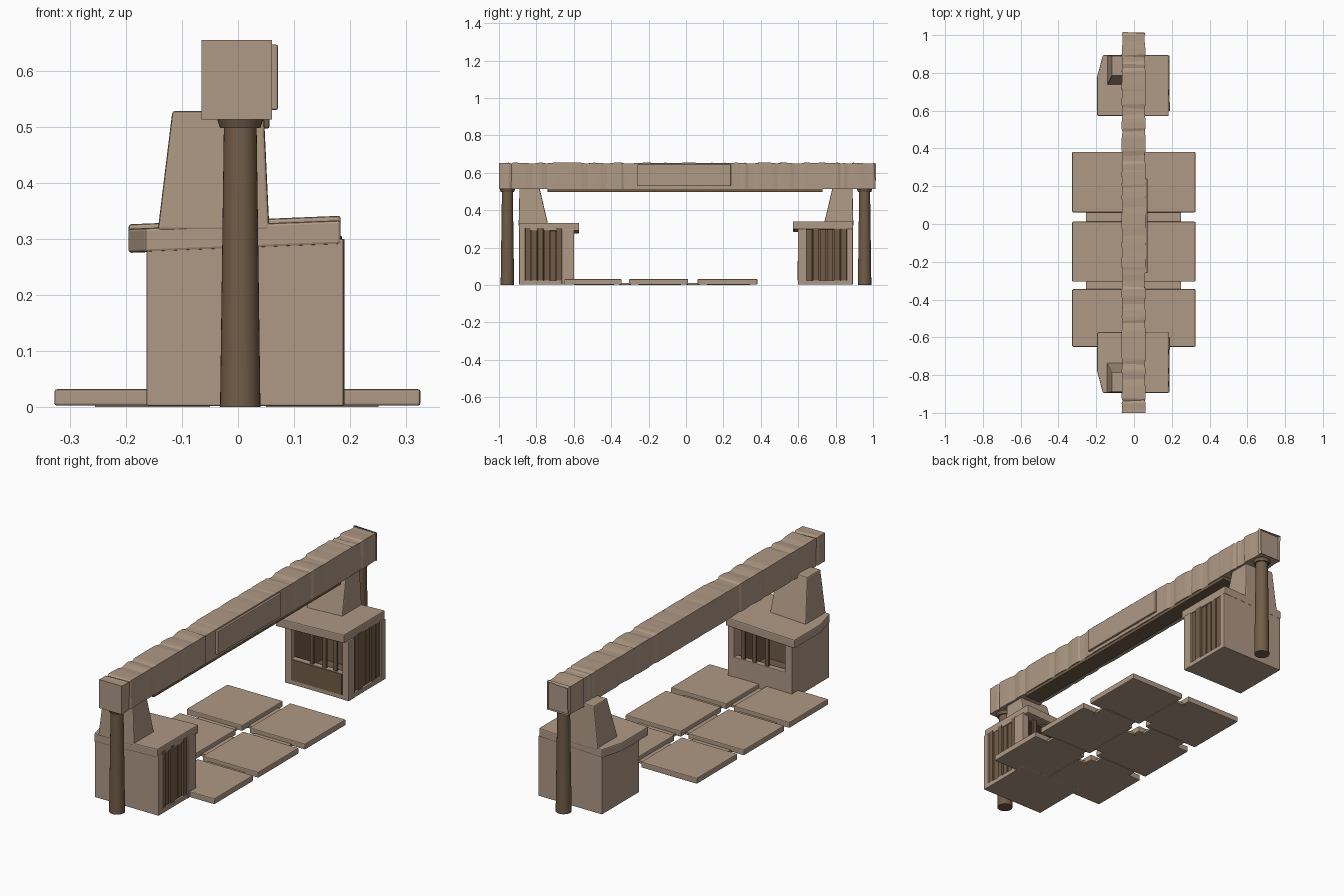
import bpy, bmesh, random
from mathutils import Vector

if "Cube" in bpy.data.objects:
    bpy.data.objects.remove(bpy.data.objects["Cube"])

random.seed(4)


def material(name, rgb):
    m = bpy.data.materials.new(name)
    m.diffuse_color = (*rgb, 1)
    m.use_nodes = True
    m.node_tree.nodes["Principled BSDF"].inputs["Base Color"].default_value = m.diffuse_color
    return m


TAN = material("tan_wood", (0.43, 0.32, 0.235))
BROWN = material("dark_brown_wood", (0.165, 0.108, 0.064))


def finish(name, bm, mat, bevel=0.0):
    bmesh.ops.recalc_face_normals(bm, faces=bm.faces[:])
    me = bpy.data.meshes.new(name)
    bm.to_mesh(me)
    bm.free()
    me.materials.append(mat)
    ob = bpy.data.objects.new(name, me)
    bpy.context.collection.objects.link(ob)
    if bevel:
        mod = ob.modifiers.new("soft_edges", 'BEVEL')
        mod.width = bevel
        mod.segments = 2
    return ob


def loft(name, rings, mat, bevel=0.0):
    """Closed solid through a list of equal-length point rings."""
    bm = bmesh.new()
    vs = [[bm.verts.new(p) for p in r] for r in rings]
    n = len(vs[0])
    for a, b in zip(vs, vs[1:]):
        for i in range(n):
            j = (i + 1) % n
            bm.faces.new((a[i], a[j], b[j], b[i]))
    bm.faces.new(vs[0])
    bm.faces.new(vs[-1])
    return finish(name, bm, mat, bevel)


def rect(x0, x1, y0, y1, z):
    return [(x0, y0, z), (x1, y0, z), (x1, y1, z), (x0, y1, z)]


def box(name, x, y, z, mat, bevel=0.0):
    return loft(name, [rect(*x, *y, z[0]), rect(*x, *y, z[1])], mat, bevel)


# Rough-hewn overhead beam: cross-sections with random saw-cut notches
ys = [-1.0]
while ys[-1] < 0.97:
    ys.append(ys[-1] + random.uniform(0.008, 0.045))
ys.append(1.0)
rings = []
for k, y in enumerate(ys):
    end = k in (0, len(ys) - 1)
    smooth = -0.27 < y < 0.23
    d = 0 if end else random.choice((0, 0, 0.001, 0.005)) * (0.4 if smooth else 1)
    t = 0 if end else random.uniform(-0.004, 0.004)
    x0, x1, z0, z1 = -0.065 + d, 0.061 - d, 0.513, 0.654 - d
    rings.append([(x0, y, z0), (x1, y, z0), (x1, y + t, z1), (x0, y - t, z1)])
loft("overhead_beam", rings, TAN)
box("beam_side_plate", (0.055, 0.071), (-0.26, 0.24), (0.53, 0.646), TAN, 0.003)
box("beam_under_strip", (-0.03, 0.056), (-0.74, 0.73), (0.497, 0.516), BROWN, 0.003)

# Round posts at both ends, with a collar under the beam
for s, side in ((-1, "front"), (1, "back")):
    for part, r1, r2, z0, z1 in (("post", 0.036, 0.029, 0, 0.515),
                                 ("post_collar", 0.036, 0.042, 0.498, 0.516)):
        bm = bmesh.new()
        bmesh.ops.create_cone(bm, cap_ends=True, segments=32, radius1=r1, radius2=r2,
                              depth=z1 - z0)
        bmesh.ops.translate(bm, verts=bm.verts[:], vec=Vector((0.004, s * 0.955, (z0 + z1) / 2)))
        ob = finish(f"{side}_{part}", bm, BROWN)
        bpy.context.view_layer.objects.active = ob
        ob.select_set(True)
        bpy.ops.object.shade_smooth_by_angle()
        ob.select_set(False)

# Floor tiles: three rows of two, joined by thin connectors
rows = [(-0.65, -0.345), (-0.305, 0.012), (0.062, 0.382)]
for i, (y0, y1) in enumerate(rows):
    for x0, x1 in ((-0.327, -0.02), (0.02, 0.325)):
        box(f"floor_tile_{i}", (x0, x1), (y0, y1), (0.003, 0.032), TAN, 0.004)
    box(f"tile_link_{i}", (-0.03, 0.03), (y0 + 0.05, y1 - 0.04), (0.0, 0.012), TAN)
for (_, a), (b, _) in zip(rows, rows[1:]):
    for x0, x1 in ((-0.255, -0.05), (0.05, 0.25)):
        box("row_link", (x0, x1), (a - 0.01, b + 0.01), (0.0, 0.012), TAN)

# Two stoves facing each other, mirrored front to back
for s, side in ((-1, "front"), (1, "back")):
    def part(name, x, y, z, mat=TAN, bevel=0.003):
        return box(f"{side}_stove_{name}", x, sorted((s * y[0], s * y[1])), z, mat, bevel)

    up = 0.008 if s > 0 else 0.0
    # hollow body
    part("base", (-0.163, 0.188), (0.60, 0.89), (0.002, 0.025))
    part("outer_wall", (-0.163, 0.188), (0.86, 0.892), (0.002, 0.30))
    part("left_wall", (-0.163, -0.135), (0.60, 0.89), (0.002, 0.30))
    part("inner_sill", (-0.16, 0.165), (0.60, 0.625), (0.002, 0.13))
    part("inner_corner", (0.155, 0.19), (0.598, 0.645 if s > 0 else 0.665), (0.002, 0.30))
    part("inner_left_corner", (-0.163, -0.125), (0.598, 0.63), (0.002, 0.30))
    if s > 0:
        part("sill_panel", (-0.125, 0.153), (0.596, 0.602), (0.025, 0.128), BROWN, 0)
    # dark interior lining
    part("floor_lining", (-0.136, 0.16), (0.62, 0.862), (0.024, 0.03), BROWN, 0)
    part("left_lining", (-0.136, -0.129), (0.62, 0.862), (0.02, 0.29), BROWN, 0)
    part("outer_lining", (-0.136, 0.16), (0.853, 0.861), (0.02, 0.29), BROWN, 0)
    part("ceiling_lining", (-0.136, 0.16), (0.62, 0.862), (0.276, 0.284), BROWN, 0)
    part("sill_lining", (-0.136, 0.16), (0.624, 0.631), (0.02, 0.129), BROWN, 0)
    # upright slats closing the right side
    n = 6
    a, b = (0.64, 0.862) if s > 0 else (0.66, 0.862)
    w = (b - a) / n
    for i in range(n):
        out = random.uniform(0.176, 0.187)
        part(f"slat_{i}", (0.162, out), (a + i * w + 0.002, a + (i + 1) * w - 0.002),
             (0.01, 0.305), BROWN, 0.002)
    part("slat_backing", (0.158, 0.166), (a, b), (0.01, 0.30), BROWN, 0)
    # bars in the inner window
    for x in (-0.03, 0.04, 0.10):
        part("window_bar", (x, x + 0.02), (0.605, 0.617), (0.12, 0.29), BROWN, 0.002)

    # sloping counter top with one skewed corner
    plan = [(-0.195, 0.573), (0.183, 0.571), (0.183, 0.894), (-0.165, 0.894), (-0.195, 0.78)]
    tilt = lambda x, z: z + up + (x + 0.195) * 0.04
    loft(f"{side}_stove_counter",
         [[(x, s * y, tilt(x, z)) for x, y in plan] for z in (0.275, 0.318)], TAN, 0.005)

    # tapering chimney rising beside the beam
    lo = rect(-0.143, 0.056, *sorted((s * 0.735, s * 0.895)), 0.315)
    hi = rect(-0.117, 0.046, *sorted((s * 0.785, s * 0.89)), 0.528)
    loft(f"{side}_stove_chimney", [lo, hi], TAN, 0.005)
